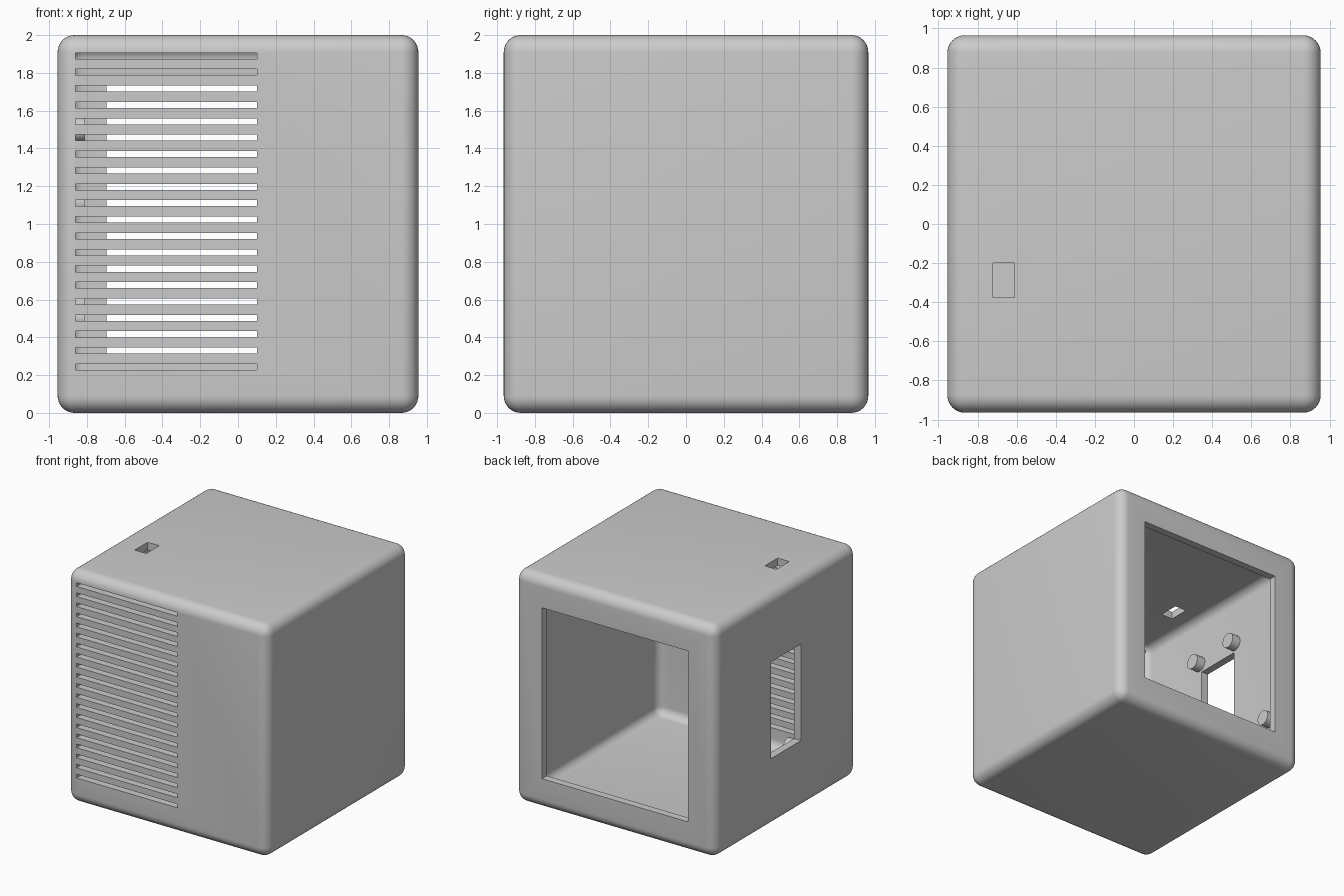
import bpy, bmesh
from mathutils import Matrix, Vector

if "Cube" in bpy.data.objects:
    bpy.data.objects.remove(bpy.data.objects["Cube"], do_unlink=True)

grey = bpy.data.materials.new("light grey plastic")
grey.use_nodes = True
GREY = (0.6, 0.6, 0.6, 1)
grey.diffuse_color = GREY
grey.node_tree.nodes["Principled BSDF"].inputs["Base Color"].default_value = GREY

W, D, H = 0.955, 0.965, 2.0   # half width, half depth, height
T = 0.065                     # wall thickness
OVER = 0.05                   # how far cutters reach past a wall


def add_box(bm, lo, hi):
    lo, hi = Vector(lo), Vector(hi)
    size = Matrix.Diagonal((*(hi - lo), 1))
    bmesh.ops.create_cube(bm, size=1, matrix=Matrix.Translation((lo + hi) / 2) @ size)


def finish(name, bm):
    mesh = bpy.data.meshes.new(name)
    bm.to_mesh(mesh)
    bm.free()
    mesh.materials.append(grey)
    obj = bpy.data.objects.new(name, mesh)
    bpy.context.collection.objects.link(obj)
    return obj


def rounded_box(name, lo, hi, radius):
    bm = bmesh.new()
    add_box(bm, lo, hi)
    bmesh.ops.bevel(bm, geom=bm.edges[:], offset=radius, segments=8,
                    profile=0.5, affect='EDGES', clamp_overlap=True)
    return finish(name, bm)


def cut(obj, cutter):
    mod = obj.modifiers.new("cut", 'BOOLEAN')
    mod.operation, mod.solver, mod.object = 'DIFFERENCE', 'EXACT', cutter
    bpy.ops.object.select_all(action='DESELECT')
    bpy.context.view_layer.objects.active = obj
    obj.select_set(True)
    bpy.ops.object.modifier_apply(modifier=mod.name)
    bpy.data.objects.remove(cutter, do_unlink=True)


def smooth(obj):
    bpy.ops.object.select_all(action='DESELECT')
    bpy.context.view_layer.objects.active = obj
    obj.select_set(True)
    bpy.ops.object.shade_smooth_by_angle(angle=0.52)


# Hollow shell with rounded edges inside and out
shell = rounded_box("enclosure_shell", (-W, -D, 0), (W, D, H), 0.09)
cut(shell, rounded_box("cavity", (T - W, T - D, T), (W - T, D - T, H - T), 0.07))

# Openings: vent slots, back window, side window and top port
bm = bmesh.new()
for i in range(20):
    z = 0.243 + i * 0.0867
    add_box(bm, (-0.86, -D - OVER, z - 0.016), (0.1, -0.8, z + 0.016))
add_box(bm, (-0.695, D - T - OVER, 0.265), (0.695, D + OVER, 1.735))
add_box(bm, (-W - OVER, -0.2, 0.59), (T + OVER - W, 0.21, 1.42))
add_box(bm, (-0.72, -0.375, H - T - OVER), (-0.61, -0.2, H + OVER))
cut(shell, finish("openings", bm))
smooth(shell)

# Mounting pegs on the inside of the windowed wall
PEGS = [(y, z) for y in (-0.225, 0.225) for z in (0.5, 1.5)]
PEGS += [(0.67, 0.575), (-0.62, 1.11)]
for n, (y, z) in enumerate(PEGS, 1):
    bm = bmesh.new()
    bmesh.ops.create_cone(bm, cap_ends=True, segments=32, radius1=0.065, radius2=0.065,
                          depth=0.1, matrix=Matrix.Translation((T - W + 0.03, y, z))
                          @ Matrix.Rotation(1.5708, 4, 'Y'))
    smooth(finish(f"mounting_peg_{n}", bm))
